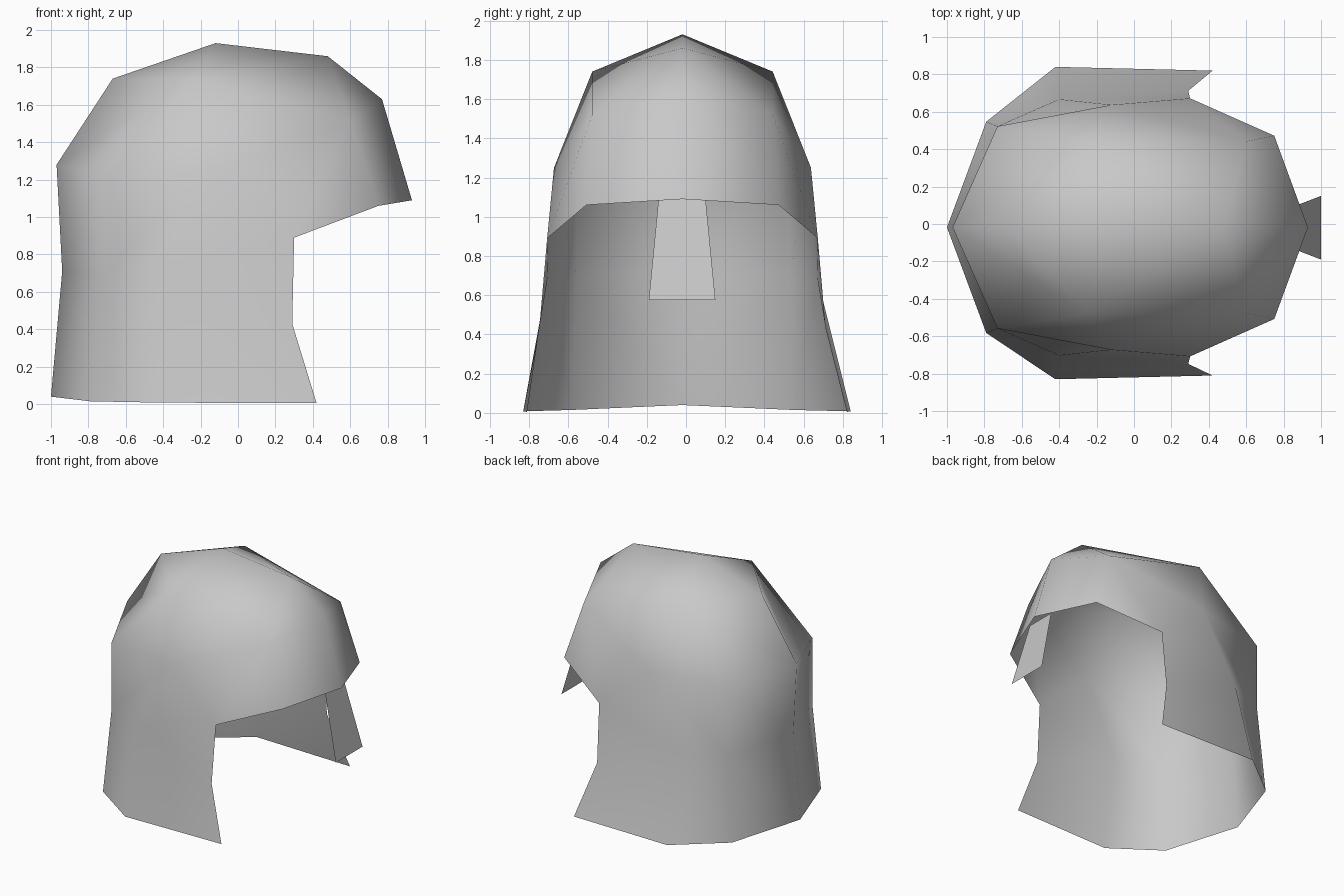
import bpy, bmesh

if "Cube" in bpy.data.objects:
    bpy.data.objects.remove(bpy.data.objects["Cube"])

steel = bpy.data.materials.new("steel_grey")
steel.diffuse_color = (0.58, 0.58, 0.58, 1)
steel.use_nodes = True
steel.node_tree.nodes["Principled BSDF"].inputs["Base Color"].default_value = steel.diffuse_color


def make_object(name, bm, smooth):
    bmesh.ops.recalc_face_normals(bm, faces=bm.faces[:])
    mesh = bpy.data.meshes.new(name)
    bm.to_mesh(mesh)
    bm.free()
    mesh.materials.append(steel)
    for p in mesh.polygons:
        p.use_smooth = smooth
    ob = bpy.data.objects.new(name, mesh)
    bpy.context.collection.objects.link(ob)
    return ob


# Half of the helmet shell, ring by ring from back centre to front
half = [
    # lower rim
    (-1.0, 0, .04), (-.79, .565, .015), (-.42, .835, .008), (.42, .815, .005),
    # neck and cheek ring
    (-.94, 0, .71), (-.73, .54, .69), (-.40, .685, .70), (.29, .73, .43),
    # temple ring, then brow edge
    (-.97, 0, 1.28), (-.73, .54, 1.22), (-.12, .655, 1.25),
    (.30, .69, .89), (.75, .49, 1.06), (.93, 0, 1.09),
    # dome
    (-.67, 0, 1.74), (-.25, .46, 1.74), (.60, .46, 1.52), (.77, 0, 1.63),
    (-.12, 0, 1.93), (.48, 0, 1.86),
]
faces = [
    (0, 1, 5, 4), (1, 2, 6, 5), (2, 3, 7, 6),
    (4, 5, 9, 8), (5, 6, 10, 9), (6, 7, 11), (6, 11, 10),
    (10, 11, 16), (11, 12, 16), (12, 13, 17, 16),
    (8, 9, 15, 14), (9, 10, 15), (10, 16, 15), (15, 16, 19),
    (16, 17, 19), (14, 15, 18), (15, 19, 18),
]

# Helmet shell: both sides, with the crown set slightly off the rim's centre
bm = bmesh.new()
centre = {}
for side in (1, -1):
    verts = []
    for i, (x, y, z) in enumerate(half):
        shift = -.018 if z > .012 else .005
        if y == 0 and i in centre:
            verts.append(centre[i])
            continue
        v = bm.verts.new((x, side * y + shift, z))
        if y == 0:
            centre[i] = v
        verts.append(v)
    for f in faces:
        bm.faces.new([verts[i] for i in f])
make_object("helmet_shell", bm, True)

# Nose guard: a flared flat plate hanging from the brow
bm = bmesh.new()
bm.faces.new([bm.verts.new(p) for p in (
    (1.0, -.19, .575), (1.0, .15, .575), (.87, .10, 1.09), (.87, -.14, 1.09))])
make_object("nose_guard", bm, False)
